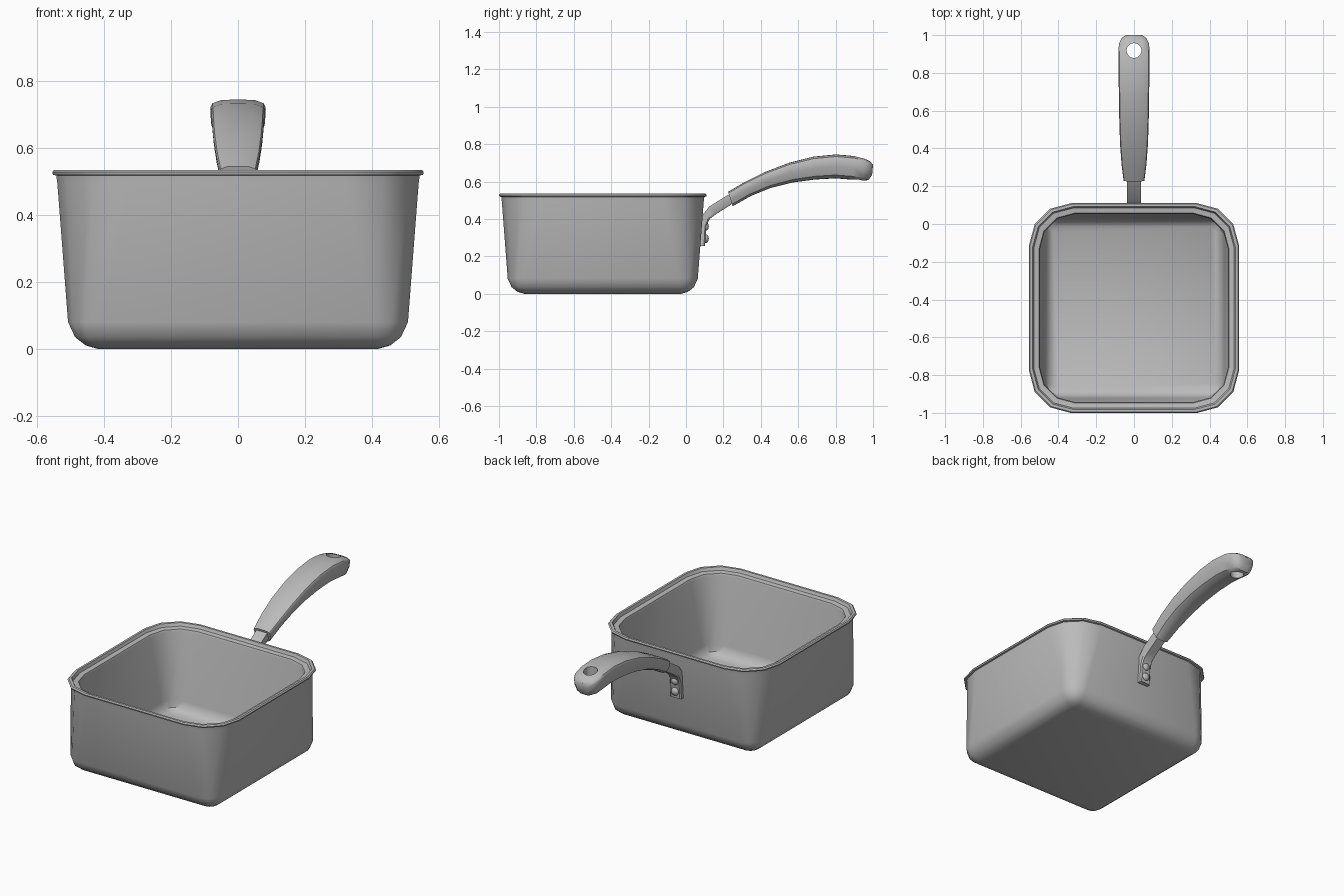
import bpy, bmesh, math
from mathutils import Matrix, Vector

if "Cube" in bpy.data.objects:
    bpy.data.objects.remove(bpy.data.objects["Cube"])

grey = bpy.data.materials.new("grey metal")
grey.use_nodes = True
COLOUR = (0.5, 0.5, 0.5, 1)
grey.diffuse_color = COLOUR
grey.node_tree.nodes["Principled BSDF"].inputs["Base Color"].default_value = COLOUR

PAN_Y = -0.445


def finish(name, bm, angle):
    """Turn a bmesh into a smooth-shaded object with sharp edges kept."""
    bmesh.ops.recalc_face_normals(bm, faces=bm.faces)
    mesh = bpy.data.meshes.new(name)
    bm.to_mesh(mesh)
    bm.free()
    mesh.shade_smooth()
    mesh.set_sharp_from_angle(angle=math.radians(angle))
    mesh.materials.append(grey)
    obj = bpy.data.objects.new(name, mesh)
    bpy.context.collection.objects.link(obj)
    return obj


def loft(name, rings, angle=35):
    """Skin a list of equal-length rings and cap both ends."""
    bm = bmesh.new()
    loops = [[bm.verts.new(p) for p in ring] for ring in rings]
    for a, b in zip(loops, loops[1:]):
        for i in range(len(a)):
            j = (i + 1) % len(a)
            bm.faces.new((a[i], a[j], b[j], b[i]))
    bm.faces.new(loops[0])
    bm.faces.new(loops[-1])
    return finish(name, bm, angle)


def rounded_square(half, radius, z, steps=3):
    """Square ring with rounded corners around the pan's centre."""
    pts = []
    for quarter in range(4):
        mid = math.radians(45 + 90 * quarter)
        cx = math.copysign(half - radius, math.cos(mid))
        cy = math.copysign(half - radius, math.sin(mid))
        for s in range(steps + 1):
            t = math.radians(90 * (quarter + s / steps))
            pts.append((cx + radius * math.cos(t),
                        PAN_Y + cy + radius * math.sin(t), z))
    return pts


def section(station, half_shape):
    """Symmetric cross-section between an upper and a lower side point."""
    ty, tz, by, bz, width = station
    top, low = Vector((0, ty, tz)), Vector((0, by, bz))
    left = [(-x, t) for x, t in reversed(half_shape) if x > 0]
    return [low.lerp(top, t) + Vector((x * width, 0, 0))
            for x, t in half_shape + left]


# Pan: outer wall, rolled rim, lid ledge, inner wall and floor
pan_profile = [
    (0.42, 0.03, 0), (0.455, 0.045, 0.01), (0.487, 0.07, 0.035),
    (0.508, 0.1, 0.08), (0.54, 0.215, 0.495), (0.543, 0.217, 0.518),
    (0.553, 0.22, 0.52), (0.555, 0.22, 0.528), (0.55, 0.22, 0.535),
    (0.537, 0.215, 0.535), (0.53, 0.21, 0.517), (0.503, 0.19, 0.513),
    (0.498, 0.185, 0.5), (0.476, 0.09, 0.08), (0.46, 0.06, 0.04),
    (0.43, 0.03, 0.02),
]
loft("pan_body", [rounded_square(*p) for p in pan_profile])

# Grip: arched handle with a flat crown and a rounded underside
grip_shape = [(0, 1), (0.6, 0.99), (0.94, 0.91), (1, 0.83), (0.97, 0.5),
              (0.76, 0.14), (0.4, 0.01), (0, 0)]
grip_stations = [
    (0.225, 0.545, 0.25, 0.468, 0.055), (0.31, 0.595, 0.345, 0.522, 0.066),
    (0.42, 0.65, 0.45, 0.565, 0.074), (0.55, 0.7, 0.57, 0.595, 0.078),
    (0.68, 0.733, 0.69, 0.611, 0.08), (0.8, 0.745, 0.8, 0.617, 0.082),
    (0.9, 0.737, 0.89, 0.61, 0.083), (0.955, 0.722, 0.945, 0.604, 0.08),
    (0.985, 0.708, 0.975, 0.608, 0.066), (1, 0.688, 0.995, 0.635, 0.045),
]
grip = loft("handle_grip", [section(s, grip_shape) for s in grip_stations], 40)

# Hanging hole through the end of the grip
bm = bmesh.new()
bmesh.ops.create_cone(bm, cap_ends=True, segments=12, radius1=0.04, radius2=0.04,
                      depth=0.5, matrix=Matrix.Translation((0, 0.918, 0.67)))
cutter = finish("hole_cutter", bm, 35)
cutter.hide_render = True
cut = grip.modifiers.new("hanging_hole", "BOOLEAN")
cut.operation = "DIFFERENCE"
cut.solver = "EXACT"
cut.object = cutter
bpy.context.view_layer.update()
evaluated = grip.evaluated_get(bpy.context.evaluated_depsgraph_get())
grip.data = bpy.data.meshes.new_from_object(evaluated)
grip.modifiers.clear()
bpy.data.objects.remove(cutter)
grip.data.set_sharp_from_angle(angle=math.radians(40))

# Bracket: strap riveted to the wall and bent up into the grip
strap_shape = [(0.8, 1), (1, 0.8), (1, 0), (0.5, 0)]
strap_stations = [
    (0.102, 0.255, 0.07, 0.255, 0.036), (0.108, 0.36, 0.075, 0.36, 0.036),
    (0.127, 0.4, 0.088, 0.42, 0.036), (0.16, 0.425, 0.125, 0.467, 0.036),
    (0.265, 0.492, 0.235, 0.535, 0.036),
]
loft("handle_bracket", [section(s, strap_shape) for s in strap_stations])

# Rivets
for label, z in (("lower", 0.295), ("upper", 0.36)):
    bm = bmesh.new()
    bmesh.ops.create_uvsphere(
        bm, u_segments=12, v_segments=8, radius=0.024,
        matrix=Matrix.Translation((0, 0.105, z)) @ Matrix.Diagonal((1, 0.7, 1, 1)))
    finish(label + "_rivet", bm, 60)
